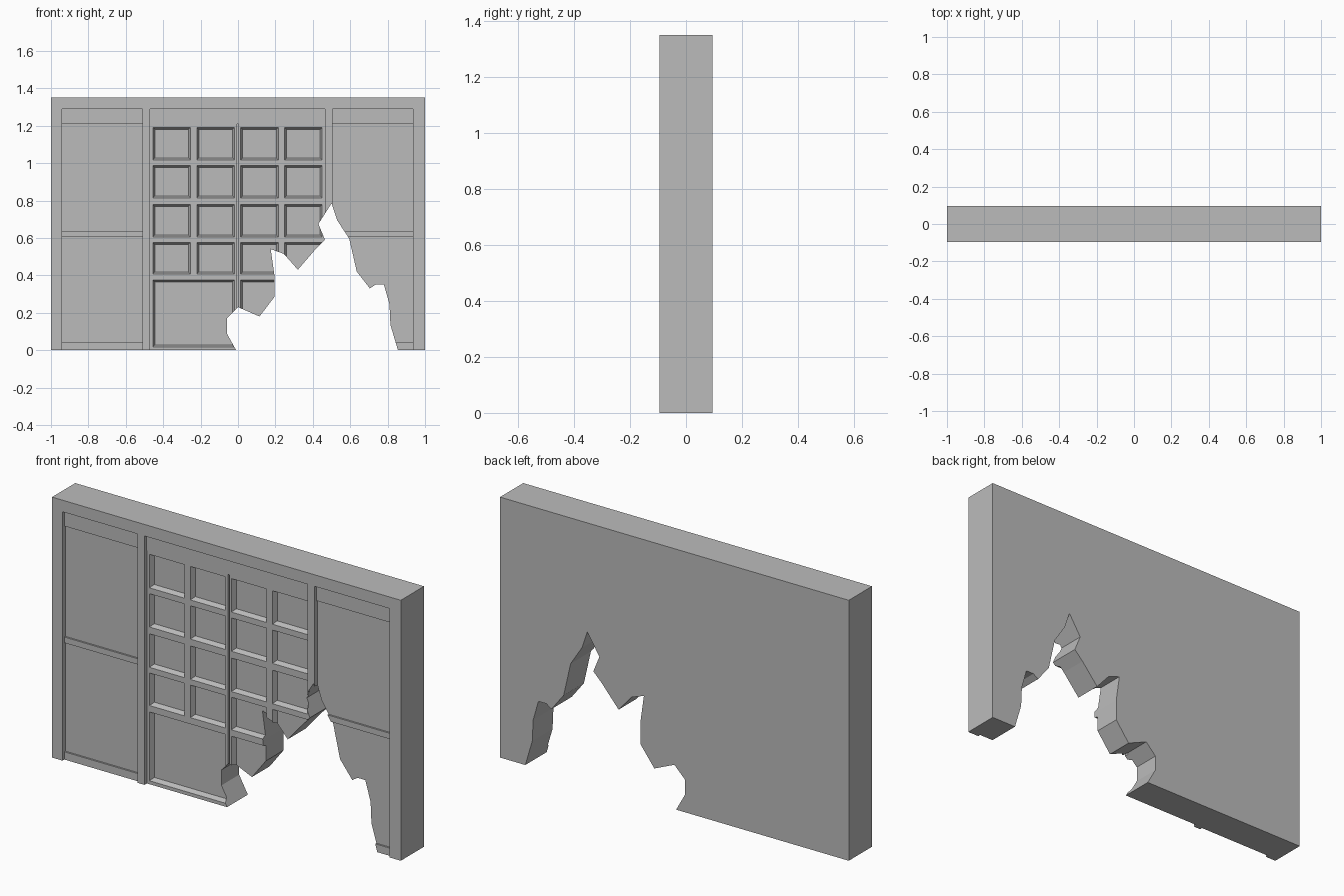
import bpy, bmesh

cube = bpy.data.objects.get("Cube")
if cube:
    bpy.data.objects.remove(cube, do_unlink=True)

FRONT, BACK, TOP = -0.095, 0.095, 1.35
DOOR_BACK = FRONT + 0.045   # floor of the door bay, seen through the panes
PANEL = FRONT + 0.024       # face of the side panels
RAIL = FRONT + 0.015        # face of the rails
DOOR = FRONT + 0.02         # face of the door leaves

grey = bpy.data.materials.new("plaster grey")
grey.use_nodes = True
grey.diffuse_color = (0.5, 0.5, 0.5, 1)
grey.node_tree.nodes["Principled BSDF"].inputs["Base Color"].default_value = (0.5, 0.5, 0.5, 1)


def finish(name, bm):
    bmesh.ops.recalc_face_normals(bm, faces=bm.faces)
    mesh = bpy.data.meshes.new(name)
    bm.to_mesh(mesh)
    bm.free()
    mesh.materials.append(grey)
    obj = bpy.data.objects.new(name, mesh)
    bpy.context.collection.objects.link(obj)
    return obj


def blocks(name, rects, y0, y1, taper=0):
    """Boxes over (x0, x1, z0, z1) rectangles, narrowed by taper at y1."""
    bm = bmesh.new()
    for x0, x1, z0, z1 in rects:
        rings = []
        for y, t in ((y0, 0), (y1, taper)):
            corners = ((x0 + t, z0 + t), (x1 - t, z0 + t), (x1 - t, z1 - t), (x0 + t, z1 - t))
            rings.append([bm.verts.new((x, y, z)) for x, z in corners])
        a, b = rings
        bm.faces.new(a)
        bm.faces.new(b[::-1])
        for i in range(4):
            j = (i + 1) % 4
            bm.faces.new((a[i], b[i], b[j], a[j]))
    return finish(name, bm)


def cut(obj, *cutters):
    for cutter in cutters:
        mod = obj.modifiers.new("cut", "BOOLEAN")
        mod.operation = "DIFFERENCE"
        mod.solver = "EXACT"
        mod.object = cutter
    graph = bpy.context.evaluated_depsgraph_get()
    mesh = bpy.data.meshes.new_from_object(obj.evaluated_get(graph))
    obj.modifiers.clear()
    obj.data = mesh
    obj.data.materials.clear()
    obj.data.materials.append(grey)


# Jagged breach running straight through the wall
outline = [(-.01, -.1), (-.01, 0), (-.06, .09), (-.06, .17), (0, .23), (.115, .18),
           (.195, .285), (.195, .40), (.175, .54), (.245, .515), (.32, .43),
           (.415, .54), (.465, .59), (.43, .675), (.50, .785), (.53, .695),
           (.595, .595), (.635, .42), (.705, .33), (.735, .35), (.78, .35),
           (.81, .245), (.815, .135), (.855, 0), (.855, -.1)]
bm = bmesh.new()
near = [bm.verts.new((x, -0.3, z)) for x, z in outline]
far = [bm.verts.new((x, 0.3, z)) for x, z in outline]
bm.faces.new(near)
bm.faces.new(far[::-1])
for i in range(len(near)):
    j = (i + 1) % len(near)
    bm.faces.new((near[i], far[i], far[j], near[j]))
breach = finish("breach_cutter", bm)

# Wall with three recessed bays, leaving the border and two posts
side_bays = [(-.94, -.51), (.505, .935)]
side_cut = blocks("side_bay_cutter", [(a, b, -.1, 1.29) for a, b in side_bays], -0.3, PANEL)
door_cut = blocks("door_bay_cutter", [(-.47, .465, -.1, 1.29)], -0.3, DOOR_BACK)
wall = blocks("wall", [(-1, 1, 0, TOP)], FRONT, BACK)
cut(wall, side_cut, door_cut, breach)

# Horizontal rails around the side panels
for side, (a, b) in zip(("right", "left"), side_bays):
    rails = blocks(side + "_panel_rails",
                   [(a, b, 0, .04), (a, b, .605, .635), (a, b, 1.21, 1.29)], RAIL, PANEL)
    cut(rails, breach)

# Header over the doors
blocks("door_header", [(-.47, .465, 1.21, 1.29)], RAIL, DOOR_BACK)

# Two door leaves: four rows of bevelled panes over one large panel
rows = [(1.016, 1.193), (.813, .989), (.604, .781), (.406, .578)]
leaves = [("right_door", -.47, -.005, -.457), ("left_door", .003, .465, .013)]
cutters = [breach, side_cut, door_cut]
for name, x0, x1, start in leaves:
    panes = [(start + c * .235, start + c * .235 + .204, z0, z1)
             for z0, z1 in rows for c in range(2)]
    panes.append((start, start + .439, .016, .376))
    pane_cut = blocks(name + "_pane_cutter", panes, DOOR - .004, DOOR_BACK + .004, .014)
    leaf = blocks(name, [(x0, x1, 0, 1.21)], DOOR, DOOR_BACK)
    cut(leaf, pane_cut, breach)
    cutters.append(pane_cut)

for cutter in cutters:
    bpy.data.objects.remove(cutter, do_unlink=True)
